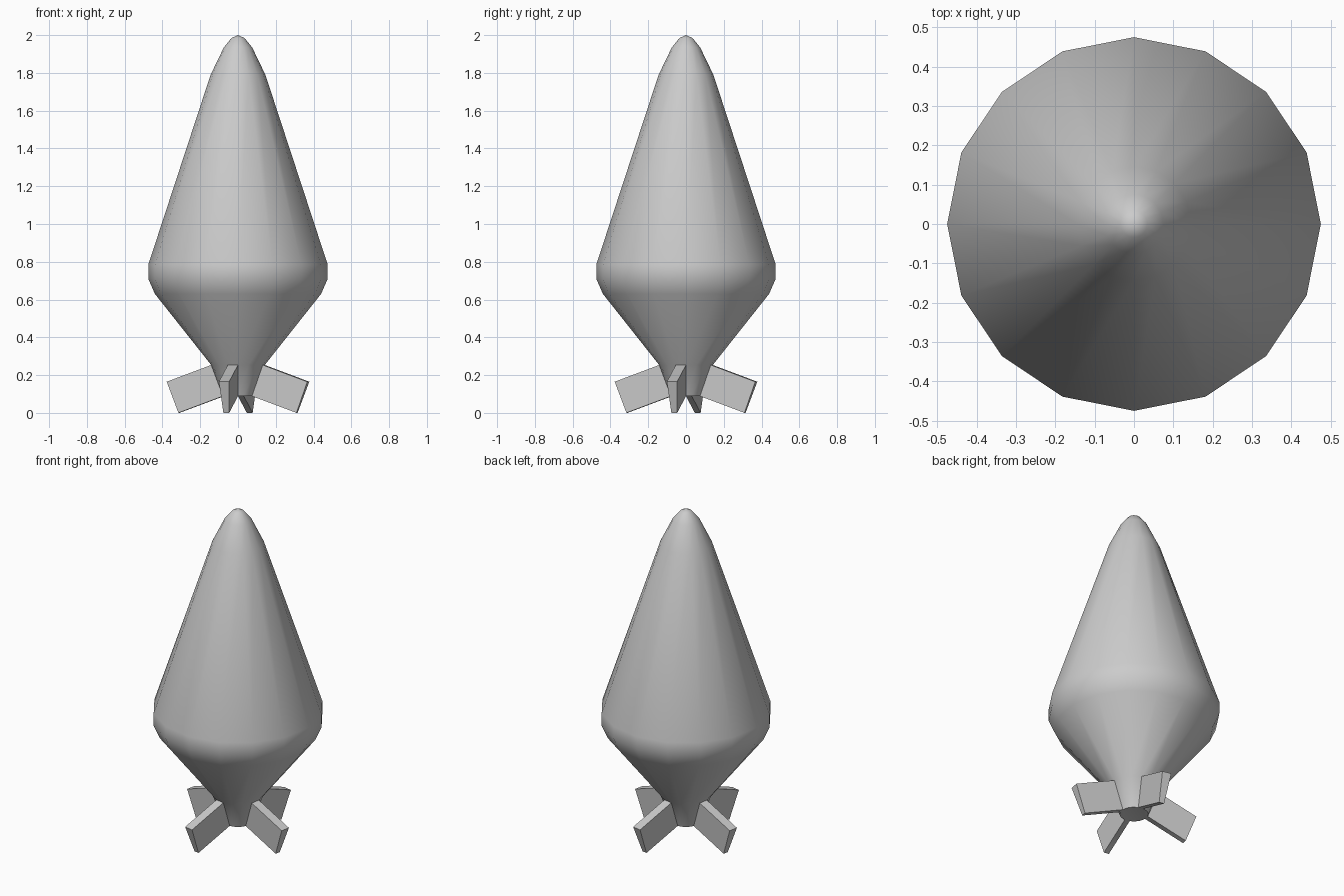
import bpy, bmesh, math

if "Cube" in bpy.data.objects:
    bpy.data.objects.remove(bpy.data.objects["Cube"])

SIDES = 16
# (radius, height) from the tail up to just below the tip
PROFILE = [(0.08, 0.105), (0.142, 0.27), (0.44, 0.63), (0.475, 0.71),
           (0.475, 0.785), (0.145, 1.79), (0.075, 1.935), (0.034, 1.985)]
FIN_LENGTH = 0.256

bm = bmesh.new()

# body of revolution
rings = []
for r, z in PROFILE:
    rings.append([bm.verts.new((r * math.cos(2 * math.pi * i / SIDES),
                                r * math.sin(2 * math.pi * i / SIDES), z))
                  for i in range(SIDES)])
bands = []
for low, high in zip(rings, rings[1:]):
    bands.append([bm.faces.new((low[i], low[(i + 1) % SIDES],
                                high[(i + 1) % SIDES], high[i]))
                  for i in range(SIDES)])

# nose tip and flat tail cap
tip = bm.verts.new((0, 0, 2))
for i in range(SIDES):
    bm.faces.new((rings[-1][i], rings[-1][(i + 1) % SIDES], tip))
bm.faces.new(rings[0][::-1])
bm.normal_update()

# four fins, extruded straight out of the tail band
for i in range(3, SIDES, 4):
    face = bands[0][i]
    push = face.normal * FIN_LENGTH
    result = bmesh.ops.extrude_discrete_faces(bm, faces=[face])
    bmesh.ops.translate(bm, verts=result["faces"][0].verts, vec=push)

# stand exactly on the ground
lowest = min(v.co.z for v in bm.verts)
for v in bm.verts:
    if v.co.z < 0.3:
        v.co.z -= lowest

bmesh.ops.recalc_face_normals(bm, faces=bm.faces)
mesh = bpy.data.meshes.new("rocket_body_with_fins")
bm.to_mesh(mesh)
bm.free()
body = bpy.data.objects.new("rocket_body_with_fins", mesh)
bpy.context.collection.objects.link(body)

# smooth hull, crisp fins and tail
bpy.context.view_layer.objects.active = body
body.select_set(True)
bpy.ops.object.shade_smooth_by_angle(angle=math.radians(40))
